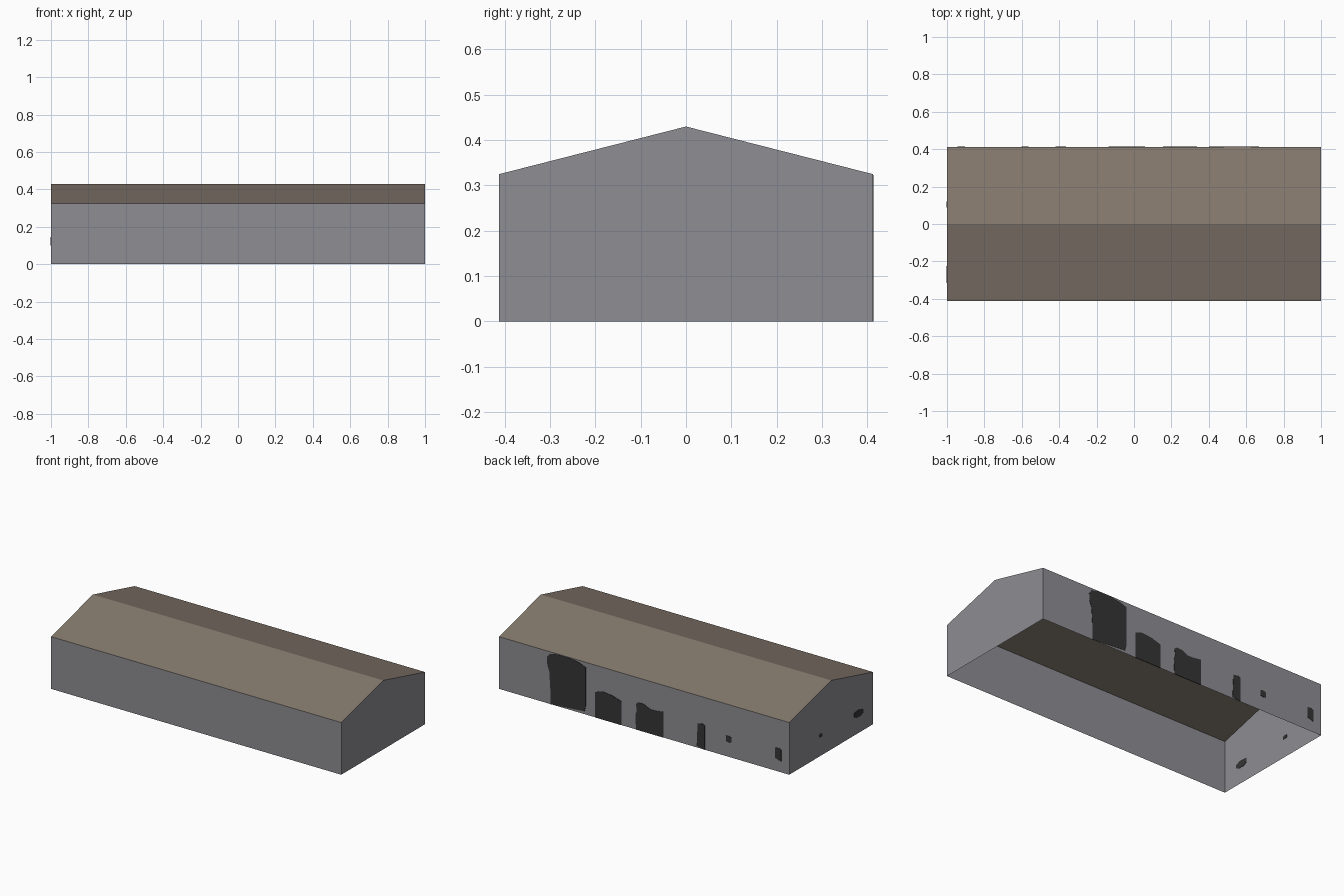
import bpy, bmesh
from mathutils import Vector

if "Cube" in bpy.data.objects:
    bpy.data.objects.remove(bpy.data.objects["Cube"])

HX, HY, EAVE, RIDGE = 1.0, 0.412, 0.325, 0.43


def srgb(r, g, b):
    lin = lambda c: c / 12.92 if c <= 0.04045 else ((c + 0.055) / 1.055) ** 2.4
    return tuple(lin(c / 255) for c in (r, g, b)) + (1.0,)


def material(name, rgb):
    m = bpy.data.materials.new(name)
    m.diffuse_color = srgb(*rgb)
    m.use_nodes = True
    m.node_tree.nodes["Principled BSDF"].inputs["Base Color"].default_value = m.diffuse_color
    return m


WALL = material("grey_wall", (142, 141, 147))
ROOF = material("brown_roof", (131, 120, 108))
DARK = material("dark_opening", (53, 53, 53))


def build(name, faces, mat, shift=None):
    """Make an object from polygons; shift extrudes them into a closed plate."""
    bm = bmesh.new()
    for pts in faces:
        f = bm.faces.new([bm.verts.new(p) for p in pts])
        if shift:
            ext = bmesh.ops.extrude_face_region(bm, geom=[f], use_keep_orig=True)
            vs = [v for v in ext["geom"] if isinstance(v, bmesh.types.BMVert)]
            bmesh.ops.translate(bm, verts=vs, vec=Vector(shift))
    bmesh.ops.remove_doubles(bm, verts=bm.verts[:], dist=1e-5)
    if shift:
        bmesh.ops.recalc_face_normals(bm, faces=bm.faces[:])
    me = bpy.data.meshes.new(name)
    bm.to_mesh(me)
    bm.free()
    me.materials.append(mat)
    ob = bpy.data.objects.new(name, me)
    bpy.context.collection.objects.link(ob)
    return ob


# thin walls: two long sides and two gable ends, open underneath
walls = []
for s in (-1, 1):
    side = [(-HX, s * HY, 0), (HX, s * HY, 0), (HX, s * HY, EAVE), (-HX, s * HY, EAVE)]
    gable = [(s * HX, -HY, 0), (s * HX, HY, 0), (s * HX, HY, EAVE),
             (s * HX, 0, RIDGE), (s * HX, -HY, EAVE)]
    walls += [side if s < 0 else side[::-1], gable if s > 0 else gable[::-1]]
build("walls", walls, WALL)

# two roof slopes meeting at the ridge
front = [(-HX, -HY, EAVE), (HX, -HY, EAVE), (HX, 0, RIDGE), (-HX, 0, RIDGE)]
back = [(x, -y, z) for x, y, z in front][::-1]
build("roof", [front, back], ROOF)

# dark ragged openings on the back wall, outlines as (x, z)
T = 0.002
back_shapes = [
    [(.645, 0), (.41, .018), (.402, .05), (.402, .295), (.45, .312), (.52, .323),
     (.60, .322), (.65, .312), (.668, .288), (.666, .24), (.652, .20), (.645, .09)],
    [(.336, 0), (.156, 0), (.156, .148), (.22, .168), (.29, .175), (.336, .158)],
    [(.055, 0), (-.135, 0), (-.135, .16), (-.07, .152), (-.04, .152), (0, .172),
     (.04, .173), (.055, .16), (.05, .12), (.059, .09)],
    [(-.363, .01), (-.419, 0), (-.419, .15), (-.405, .158), (-.37, .152)],
    [(-.564, .094), (-.59, .088), (-.602, .096), (-.602, .124), (-.58, .132), (-.564, .126)],
    [(-.903, .08), (-.945, .067), (-.945, .14), (-.93, .148), (-.903, .144)],
]
build("back_openings", [[(x, HY - T, z) for x, z in s] for s in back_shapes],
      DARK, (0, 2 * T, 0))

# small marks on the left gable, outlines as (y, z)
left_shapes = [
    [(-.225, .114), (-.25, .10), (-.29, .10), (-.315, .11), (-.315, .13),
     (-.28, .145), (-.225, .14)],
    [(.12, .118), (.088, .116), (.088, .134), (.105, .14), (.12, .134)],
]
build("left_openings", [[(-HX + T, y, z) for y, z in s] for s in left_shapes],
      DARK, (-2 * T, 0, 0))
